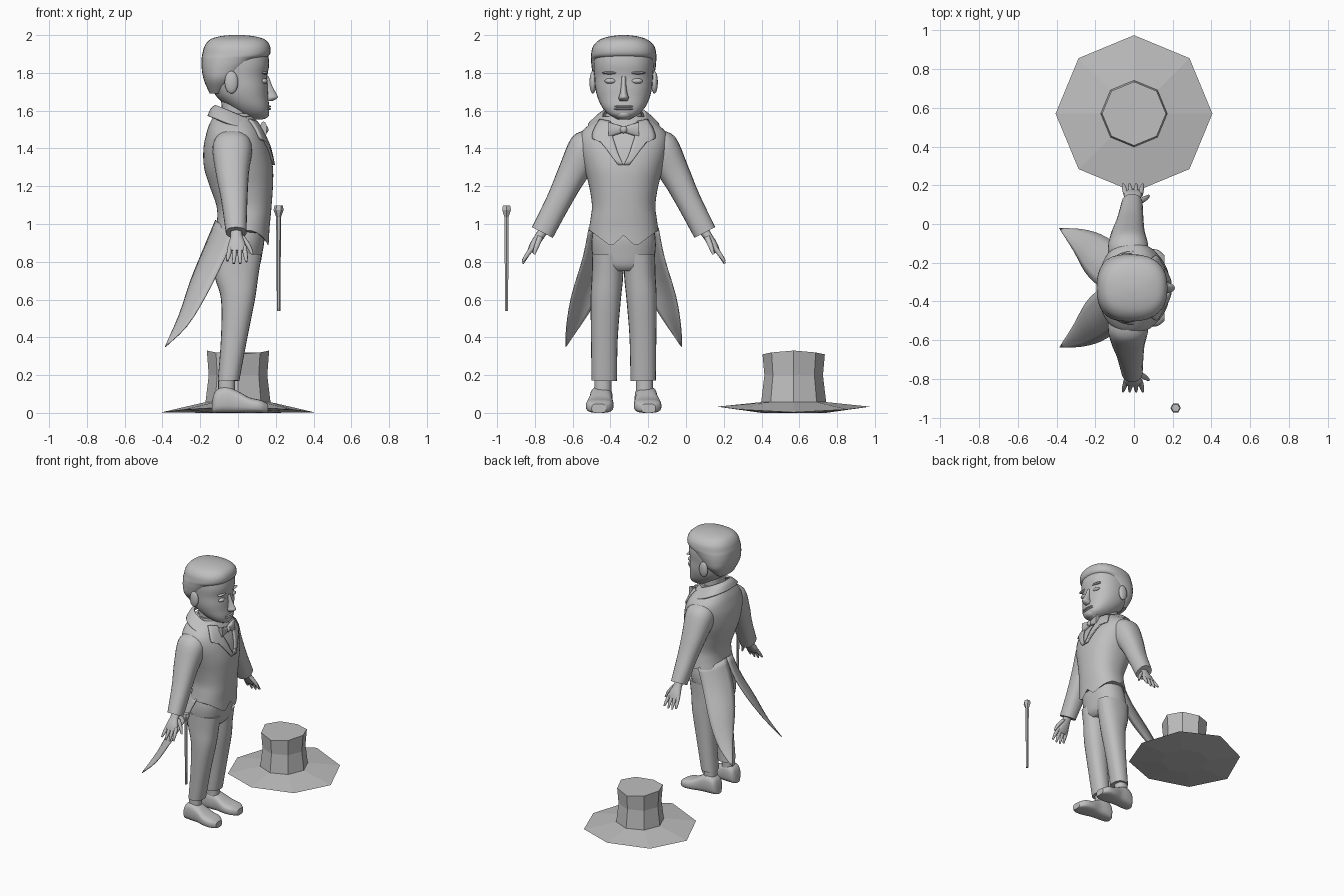
import bpy, bmesh, math
from mathutils import Vector
from mathutils.bvhtree import BVHTree

if "Cube" in bpy.data.objects:
    bpy.data.objects.remove(bpy.data.objects["Cube"])

C = -0.33  # y of the figure's centre line
SIDES = (("left", 1), ("right", -1))

grey = bpy.data.materials.new("plain_grey")
grey.use_nodes = True
colour = (0.52, 0.52, 0.52, 1)
grey.diffuse_color = colour
grey.node_tree.nodes["Principled BSDF"].inputs["Base Color"].default_value = colour


def finish(name, bm, smooth=True, angle=45, thick=0):
    bmesh.ops.recalc_face_normals(bm, faces=bm.faces)
    mesh = bpy.data.meshes.new(name)
    bm.to_mesh(mesh)
    bm.free()
    mesh.materials.append(grey)
    for p in mesh.polygons:
        p.use_smooth = smooth
    if smooth:
        mesh.set_sharp_from_angle(angle=math.radians(angle))
    ob = bpy.data.objects.new(name, mesh)
    bpy.context.scene.collection.objects.link(ob)
    if thick:
        mod = ob.modifiers.new("thickness", "SOLIDIFY")
        mod.thickness = thick
        mod.offset = 0
    return ob


def spline(keys, steps):
    """Pass a smooth curve through the given section vectors."""
    out = []
    for i in range(len(keys) - 1):
        b, c = keys[i], keys[i + 1]
        a, d = keys[max(i - 1, 0)], keys[min(i + 2, len(keys) - 1)]
        for j in range(steps):
            t = j / steps
            out.append(b + (c - a) * (t / 2) + (a * 2 - b * 5 + c * 4 - d) * (t * t / 2)
                       + (b * 3 - a - c * 3 + d) * (t ** 3 / 2))
    return out + [keys[-1]]


def loft(name, sections, n=20, k=2.3, steps=4, caps=True, edit=None, **kw):
    """Skin superellipse sections, each given as (centre, half axis u, half axis v)."""
    keys = [Vector([*c, *u, *v]) for c, u, v in sections]
    bm = bmesh.new()
    rings = []
    for s in spline(keys, steps):
        c, u, v = Vector(s[0:3]), Vector(s[3:6]), Vector(s[6:9])
        ring = []
        for i in range(n):
            a = math.tau * i / n
            ca, sa = math.cos(a), math.sin(a)
            ring.append(bm.verts.new(c + u * math.copysign(abs(ca) ** (2 / k), ca)
                                     + v * math.copysign(abs(sa) ** (2 / k), sa)))
        rings.append(ring)
    for p, q in zip(rings, rings[1:]):
        for i in range(n):
            bm.faces.new((p[i], p[(i + 1) % n], q[(i + 1) % n], q[i]))
    if caps:
        bm.faces.new(rings[0])
        bm.faces.new(rings[-1])
    if edit:
        edit(bm, rings)
    return finish(name, bm, **kw)


def upright(rows, y=C):
    """Level sections from rows of (z, back x, front x, half width)."""
    return [(((b + f) / 2, y, z), ((f - b) / 2, 0, 0), (0, w, 0)) for z, b, f, w in rows]


def limb(name, rows, s=1, **kw):
    """Sections square to a path; rows are (x, offset, z, half depth, half width)."""
    pts = [Vector((x, C + s * o, z)) for x, o, z, _, _ in rows]
    secs = []
    for i, row in enumerate(rows):
        d = pts[min(i + 1, len(pts) - 1)] - pts[max(i - 1, 0)]
        side = Vector((0, -d.z, d.y)).normalized()
        secs.append((pts[i], (row[3], 0, 0), side * row[4]))
    return loft(name, secs, **kw)


def ball(name, centre, size):
    bm = bmesh.new()
    bmesh.ops.create_uvsphere(bm, u_segments=16, v_segments=10, radius=1)
    for v in bm.verts:
        v.co = Vector([p + q * r for p, q, r in zip(centre, v.co, size)])
    return finish(name, bm)


def sheet(name, edge_a, edge_b, place, cols=6, steps=3, **kw):
    """Surface stretched between two edge curves."""
    a = spline([Vector(p) for p in edge_a], steps)
    b = spline([Vector(p) for p in edge_b], steps)
    bm = bmesh.new()
    rows = [[bm.verts.new(place(p.lerp(q, j / cols), j / cols)) for j in range(cols + 1)]
            for p, q in zip(a, b)]
    for r, t in zip(rows, rows[1:]):
        for j in range(cols):
            bm.faces.new((r[j], r[j + 1], t[j + 1], t[j]))
    bmesh.ops.remove_doubles(bm, verts=bm.verts, dist=0.0005)
    return finish(name, bm, **kw)


# Head, hair, neck
loft("head", upright([
    (1.553, .07, .13, .03), (1.58, .01, .16, .08), (1.62, -.05, .165, .115),
    (1.67, -.11, .16, .138), (1.72, -.14, .158, .15), (1.78, -.165, .155, .155),
    (1.85, -.175, .165, .16), (1.92, -.165, .15, .15), (1.97, -.12, .1, .1)]), n=32)
loft("hair", upright([
    (1.69, -.15, -.07, .09), (1.76, -.18, 0, .152), (1.82, -.192, .06, .168),
    (1.87, -.193, .12, .173), (1.895, -.19, .167, .173), (1.94, -.178, .17, .163),
    (1.975, -.15, .145, .128), (1.993, -.1, .09, .075), (2.0, -.04, .03, .02)]), n=32, k=2.4)
loft("neck", upright([(1.48, -.09, .07, .09), (1.57, -.085, .06, .085), (1.66, -.09, .06, .085)]))
loft("shirt_collar", upright([(1.5, -.1, .1, .105), (1.56, -.1, .085, .1), (1.585, -.098, .075, .097)]))

# Face
loft("nose", upright([(1.78, .13, .163, .012), (1.73, .13, .182, .014),
                      (1.69, .13, .203, .02), (1.668, .13, .21, .027), (1.65, .13, .18, .02)]), k=2)
for z in (1.622, 1.609):
    ball("lip", (.156, C, z), (.018, .052, .0075))
ball("chin", (.125, C, 1.582), (.04, .045, .028))
for side, s in SIDES:
    ball(side + "_eye", (.137, C + s * .068, 1.757), (.02, .033, .015))
    ball(side + "_brow", (.14, C + s * .07, 1.8), (.02, .045, .008))
    ball(side + "_ear", (-.035, C + s * .163, 1.75), (.036, .018, .06))


# Coat body with a pointed front hem
def point_hem(bm, rings):
    for v in rings[0]:
        if v.co.x > .05:
            o = abs(v.co.y - C)
            v.co.z = .94 - o * .92 if o < .065 else .88 + (o - .065) * .75


coat = loft("coat", upright([
    (.965, -.12, .165, .185), (1.03, -.11, .172, .175), (1.1, -.115, .178, .168),
    (1.2, -.15, .185, .183), (1.3, -.18, .185, .21), (1.4, -.183, .165, .235),
    (1.47, -.17, .137, .232), (1.52, -.155, .112, .19), (1.57, -.13, .08, .12)]),
    n=48, edit=point_hem)
skin = BVHTree.FromPolygons([v.co for v in coat.data.vertices],
                            [p.vertices for p in coat.data.polygons])


def trim_front(bm, rings):
    bmesh.ops.delete(bm, geom=[v for v in bm.verts if v.co.x > .1], context="VERTS")


loft("coat_collar", [((-.005, C, 1.515), (.15, 0, -.055), (0, .185, 0)),
                     ((-.005, C, 1.55), (.135, 0, -.055), (0, .145, 0)),
                     ((0, C, 1.575), (.118, 0, -.05), (0, .11, 0))],
     n=40, caps=False, edit=trim_front, thick=.014)

for side, s in SIDES:
    # Lapel laid on the chest
    def on_chest(p, t):
        o, z = C + s * p.x, p.y
        hit = skin.ray_cast(Vector((1, o, z)), Vector((-1, 0, 0)))[0]
        hit = hit or skin.find_nearest(Vector((0, o, z)))[0]
        return hit + Vector((.006, 0, .002))

    sheet(side + "_lapel",
          [(.125, 1.55), (.155, 1.5), (.165, 1.45), (.12, 1.43), (.03, 1.31)],
          [(.07, 1.54), (.06, 1.47), (.045, 1.42), (.025, 1.36), (0, 1.31)],
          on_chest, thick=.012)

    # Swallow tail
    def bulge(p, t):
        b = math.sin(math.pi * t) * .03 * min(1, (p.z - .35) * 3)
        return Vector((p.x - b, C + s * (p.y + b * .5), p.z))

    sheet(side + "_tail",
          [(0, .183, .98), (-.07, .215, .82), (-.17, .275, .62), (-.27, .302, .46), (-.385, .307, .35)],
          [(-.118, 0, 1.02), (-.185, .015, .86), (-.25, .08, .7), (-.31, .19, .52), (-.385, .307, .35)],
          bulge, thick=.006)

    # Sleeve, hand and fingers
    limb(side + "_sleeve", [
        (-.03, .14, 1.46, .07, .06), (-.03, .19, 1.405, .105, .1), (-.03, .27, 1.27, .088, .08),
        (-.02, .34, 1.13, .07, .067), (-.01, .43, .955, .055, .062)], s, n=24)
    limb(side + "_palm", [(-.01, .41, .99, .03, .028), (-.008, .445, .935, .032, .024),
                          (-.006, .475, .89, .046, .022), (-.006, .495, .855, .045, .016)], s, n=16)
    for i, tip in enumerate((.805, .79, .79, .8)):
        x = -.045 + i * .027
        limb(side + "_finger", [(x * .9, .48, .88, .014, .014), (x * 1.1, .512, .835, .012, .012),
                                (x * 1.25, .535, tip, .006, .006)], s, n=10, k=2, steps=3)
    limb(side + "_thumb", [(.02, .44, .935, .016, .016), (.055, .46, .885, .014, .014),
                           (.075, .475, .84, .007, .007)], s, n=10, k=2, steps=3)

    # Bow tie half
    loft(side + "_bow", [((.135, C + s * o, 1.5), (.016, 0, 0), (0, 0, h))
                         for o, h in ((.005, .016), (.04, .028), (.08, .042))], n=12, k=3, steps=2)

    # Trouser leg, ankle and shoe
    limb(side + "_trouser_leg", [
        (-.05, .103, .17, .057, .067), (-.02, .102, .4, .07, .071), (0, .095, .6, .09, .08),
        (-.008, .086, .72, .115, .083), (-.002, .083, .84, .128, .083)], s, n=24)
    limb(side + "_ankle", [(-.06, .11, .1, .045, .045), (-.06, .11, .19, .045, .045)], s)
    loft(side + "_shoe", [((x, C + s * (.122 + .06 * x), h / 2), (0, w, 0), (0, 0, h / 2))
                          for x, w, h in ((-.138, .03, .06), (-.12, .053, .115), (-.07, .06, .14),
                                          (-.01, .06, .12), (.06, .072, .082), (.12, .068, .068),
                                          (.158, .038, .048))], n=24, k=3)

ball("bow_knot", (.146, C, 1.5), (.015, .02, .02))
loft("trouser_hips", upright([(.75, -.1, .09, .1), (.78, -.128, .115, .15), (.85, -.133, .13, .168),
                              (.93, -.115, .14, .168), (1.02, -.09, .13, .15)]), n=32)

# Cane with a flared knob
loft("cane", [((.215, -.95, z), (r, 0, 0), (0, r, 0))
              for z, r in ((.54, .009), (1.03, .013), (1.035, .012), (1.075, .027), (1.097, .022))],
     n=6, k=2, steps=1, smooth=False)


# Top hat with a dipped eight-sided brim
def bend_hat(bm, rings):
    for v in rings[1]:
        v.co.z += .03 * ((v.co.y - .57) / .405) ** 2
    for v in rings[-1]:
        v.co.z -= .02 * ((v.co.y - .57) / .165) ** 2


loft("top_hat", [((0, .57, z), (r, 0, 0), (0, r, 0))
                 for z, r in ((0, .17), (.003, .405), (.057, .172), (.2, .155), (.33, .165))],
     n=8, k=2, steps=1, smooth=False, edit=bend_hat)
